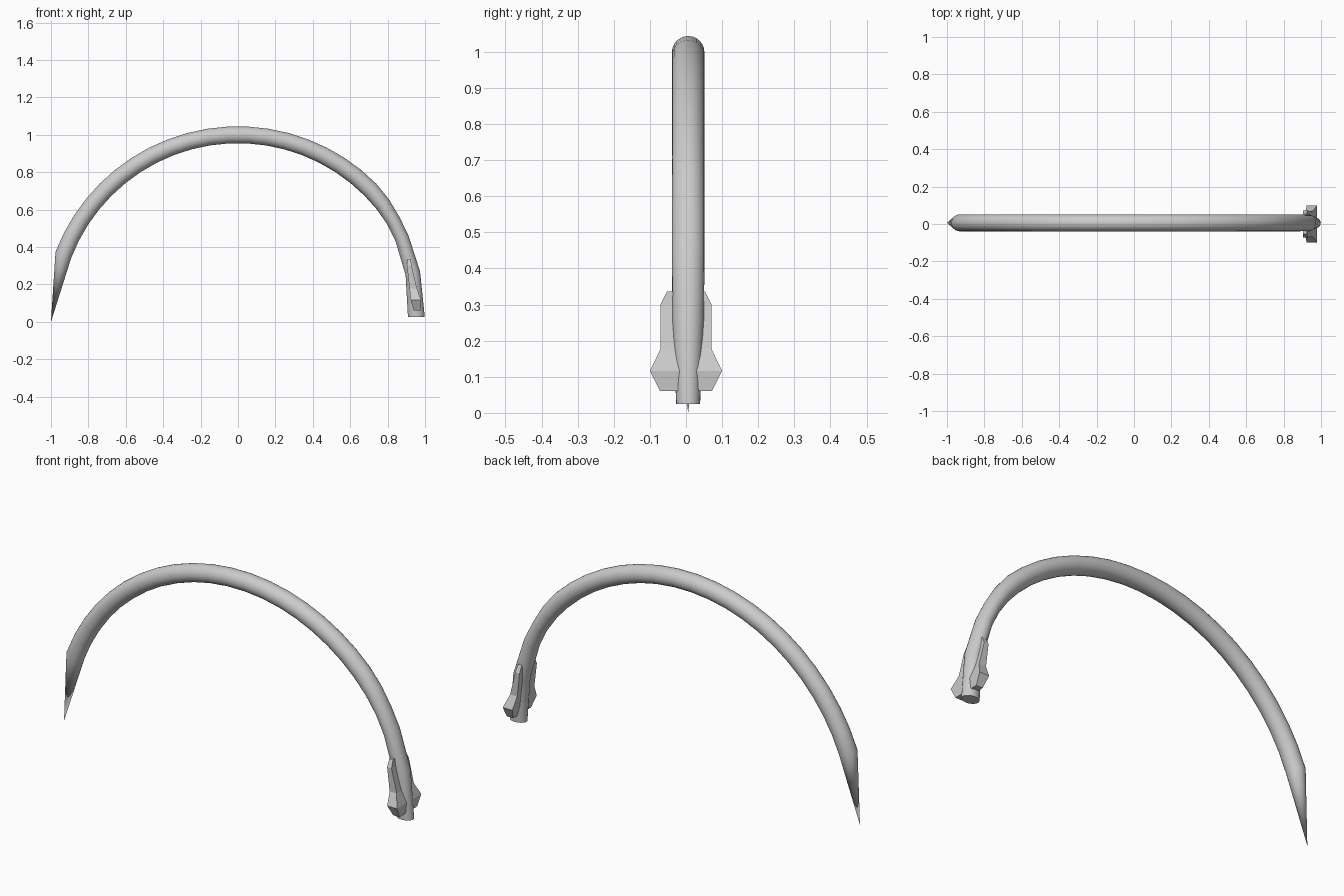
import bpy, bmesh, math

if "Cube" in bpy.data.objects:
    bpy.data.objects.remove(bpy.data.objects["Cube"])

Y0 = 0.006   # centre plane of the needle


def make_object(name, bm, smooth=None):
    bmesh.ops.recalc_face_normals(bm, faces=bm.faces)
    mesh = bpy.data.meshes.new(name)
    bm.to_mesh(mesh)
    bm.free()
    ob = bpy.data.objects.new(name, mesh)
    bpy.context.collection.objects.link(ob)
    if smooth:
        bpy.ops.object.select_all(action='DESELECT')
        ob.select_set(True)
        bpy.context.view_layer.objects.active = ob
        bpy.ops.object.shade_smooth_by_angle(angle=math.radians(smooth))
    return ob


# Curved needle body: oval rings swept along the arc, (angle, arc radius, radial half, y half)
rings = [(159 - 6 * i, 1.0, 0.045, 0.045) for i in range(20)]
rings += [(39, 0.997, 0.042, 0.045), (33, 0.991, 0.038, 0.045), (27, 0.984, 0.038, 0.045),
          (15.5, 0.97, 0.04, 0.044), (1.6, 0.954, 0.045, 0.033)]
SIDES = 24
bm = bmesh.new()
loops = []
for deg, arc, hr, hy in rings:
    a = math.radians(deg)
    loop = []
    for k in range(SIDES):
        t = 2 * math.pi * k / SIDES
        r = arc + hr * math.cos(t)
        z = r * math.sin(a)
        if deg < 5:      # flat blunt end
            z = 0.025
        loop.append(bm.verts.new((r * math.cos(a), Y0 + hy * math.sin(t), z)))
    loops.append(loop)
for p, q in zip(loops, loops[1:]):
    for k in range(SIDES):
        n = (k + 1) % SIDES
        bm.faces.new((p[k], p[n], q[n], q[k]))
bm.faces.new(loops[-1])
# Sharp point
tip = bm.verts.new((-1.0, Y0, 0.0))
for k in range(SIDES):
    bm.faces.new((tip, loops[0][k], loops[0][(k + 1) % SIDES]))
make_object("needle_body", bm, 30)

# Side fins at the blunt end: (distance in y, z, inner x, outer x)
fin = [(0.053, 0.336, 0.903, 0.924), (0.071, 0.300, 0.903, 0.928),
       (0.070, 0.178, 0.917, 0.957), (0.100, 0.116, 0.924, 0.979),
       (0.072, 0.061, 0.938, 0.975), (0.0, 0.061, 0.938, 0.975),
       (0.0, 0.116, 0.924, 0.979), (0.0, 0.178, 0.917, 0.957),
       (0.0, 0.300, 0.903, 0.928), (0.0, 0.336, 0.903, 0.924)]
N = len(fin)
for name, side in (("front_fin", -1), ("back_fin", 1)):
    bm = bmesh.new()
    inner = [bm.verts.new((x0, side * y, z)) for y, z, x0, x1 in fin]
    outer = [bm.verts.new((x1, side * y, z)) for y, z, x0, x1 in fin]
    for i in range(N):
        j = (i + 1) % N
        bm.faces.new((inner[i], inner[j], outer[j], outer[i]))
    for side_loop in (inner, outer):
        for i in range(4):
            bm.faces.new((side_loop[i], side_loop[i + 1],
                          side_loop[N - 2 - i], side_loop[N - 1 - i]))
    make_object(name, bm)
